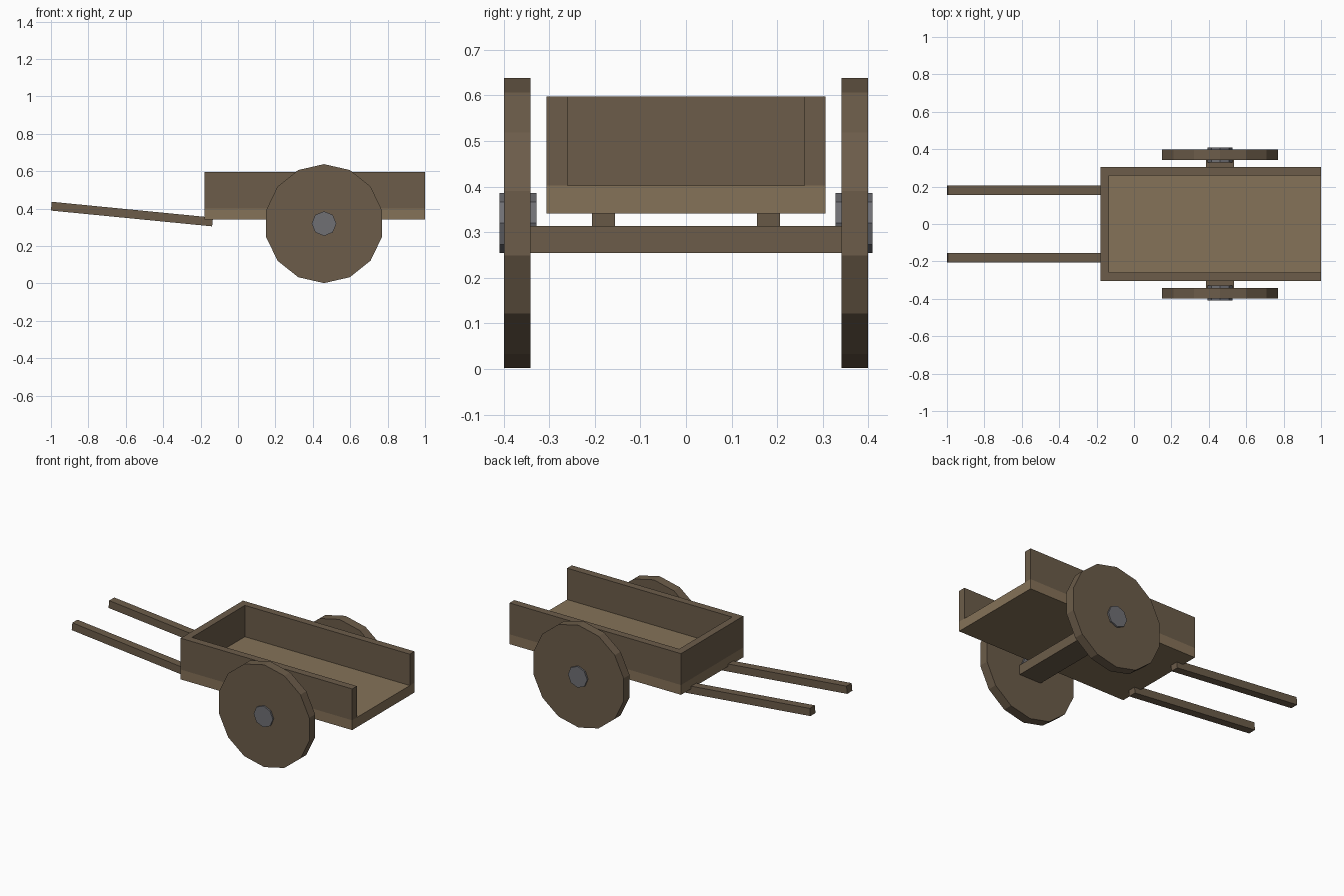
import bpy, math
from mathutils import Matrix

if "Cube" in bpy.data.objects:
    bpy.data.objects.remove(bpy.data.objects["Cube"])


def material(name, rgb):
    m = bpy.data.materials.new(name)
    m.diffuse_color = (*rgb, 1)
    m.use_nodes = True
    m.node_tree.nodes["Principled BSDF"].inputs["Base Color"].default_value = m.diffuse_color
    return m


WOOD = material("dark_wood", (0.15, 0.108, 0.068))
PLANK = material("light_wood", (0.235, 0.168, 0.098))
METAL = material("metal", (0.16, 0.16, 0.175))


def box(name, lo, hi, mat):
    bpy.ops.mesh.primitive_cube_add(size=1)
    ob = bpy.context.object
    ob.name = name
    size = [b - a for a, b in zip(lo, hi)]
    mid = [(a + b) / 2 for a, b in zip(lo, hi)]
    ob.data.transform(Matrix.Diagonal((*size, 1)))
    ob.location = mid
    ob.data.materials.append(mat)
    return ob


def disc(name, sides, radius, y0, y1, mat):
    # Polygon disc on the axle line with a vertex at the top
    bpy.ops.mesh.primitive_cylinder_add(vertices=sides, radius=radius, depth=abs(y1 - y0))
    ob = bpy.context.object
    ob.name = name
    ob.data.transform(Matrix.Rotation(math.pi / 2, 4, 'X'))
    ob.location = (0.46, (y0 + y1) / 2, 0.32)
    ob.data.materials.append(mat)


# Bed floor and headboard
box("bed_floor", (-0.18, -0.306, 0.341), (1.0, 0.306, 0.402), PLANK)
box("headboard", (-0.18, -0.306, 0.402), (-0.135, 0.306, 0.597), WOOD)

# Axle beam under the bed
box("axle", (0.385, -0.342, 0.254), (0.535, 0.342, 0.314), WOOD)

for side, s in (("right", -1), ("left", 1)):
    # Side board
    ya, yb = sorted((s * 0.26, s * 0.306))
    box(f"{side}_side_board", (-0.135, ya, 0.402), (1.0, yb, 0.597), WOOD)
    # Solid wheel and hub
    disc(f"{side}_wheel", 14, 0.318, s * 0.341, s * 0.399, WOOD)
    disc(f"{side}_hub", 8, 0.066, s * 0.328, s * 0.409, METAL)
    # Sloping pull handle
    y = s * 0.181
    handle = box(f"{side}_handle", (-0.433, y - 0.025, -0.0235), (0.433, y + 0.025, 0.0235), WOOD)
    handle.location = (-0.567, y, 0.371)
    handle.rotation_euler.y = math.radians(5.6)
